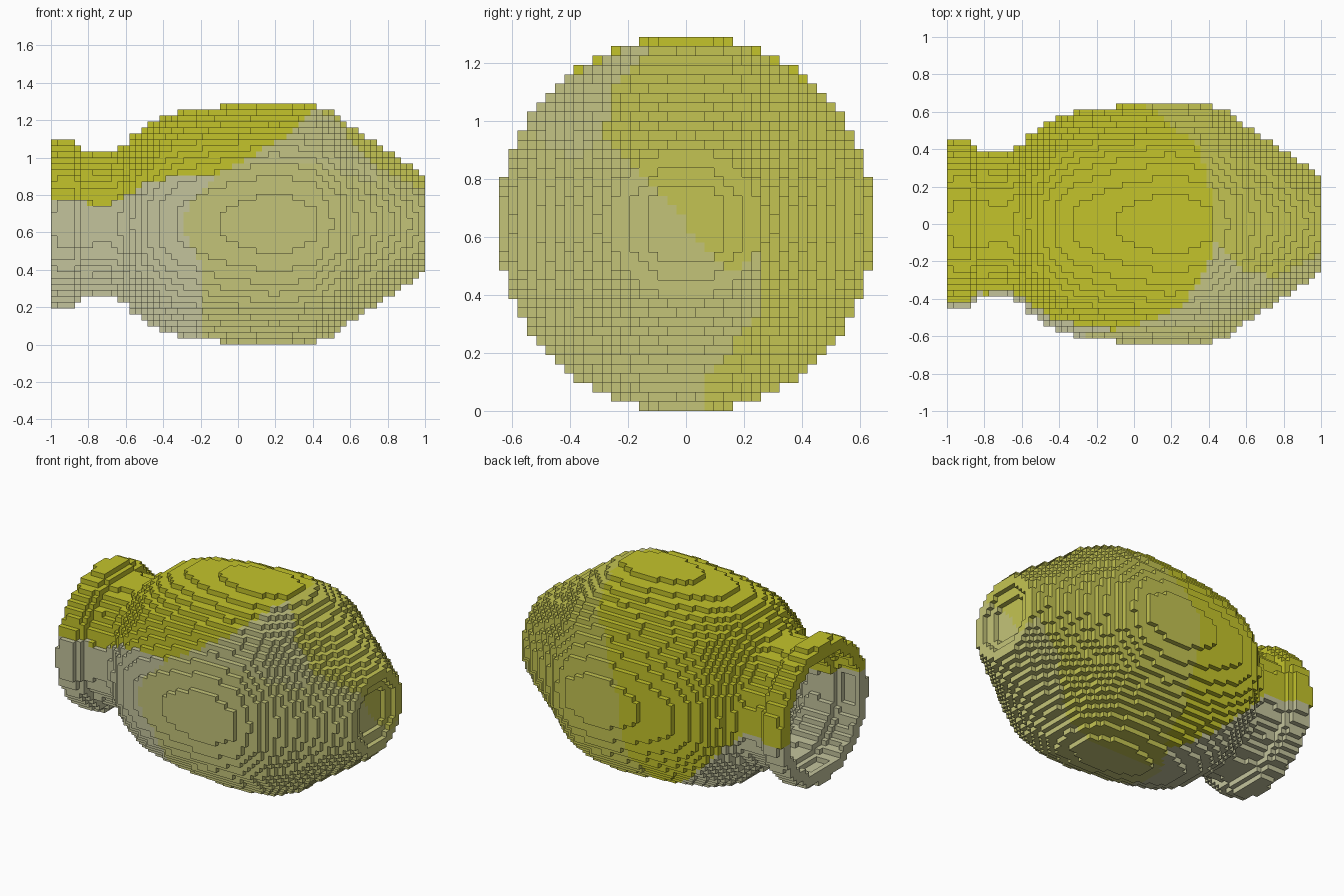
import bpy, bmesh, math

cube = bpy.data.objects.get("Cube")
if cube:
    bpy.data.objects.remove(cube)

# Voxel grid: 62 cells along the vase axis (x), 40 across
S = 2 / 62
NX, NR = 62, 40
AXIS_Z = NR * S / 2

# Outer radius along x, from mouth (-x) to foot (+x)
OUTER = [(-1.0, .43), (-.97, .45), (-.87, .45), (-.83, .39), (-.68, .385), (-.61, .42), (-.55, .485),
         (-.48, .54), (-.41, .575), (-.29, .607), (-.05, .635), (.2, .652), (.42, .633), (.53, .585),
         (.61, .52), (.68, .47), (.79, .395), (.87, .345), (.93, .30), (1.0, .25)]
# End of the left-hand colours along x, by angle from the top (positive = front)
SPLIT = [(-180, -.2), (-150, 0), (-80, .05), (-55, .2), (-40, .35), (-20, .4), (0, .43), (15, .41),
         (30, .35), (48, .2), (58, .02), (65, -.12), (75, -.22), (90, -.3), (110, -.2), (180, -.2)]
WALL = .07

COLOURS = [("bright yellow", (.55, .55, .024)), ("warm grey", (.55, .55, .335)),
           ("khaki", (.55, .55, .19)), ("olive yellow", (.55, .55, .085)),
           ("pale khaki", (.55, .55, .235))]
YELLOW, GREY, KHAKI, OLIVE, PALE = range(5)


def lerp(table, t):
    if t <= table[0][0]:
        return table[0][1]
    for (a, va), (b, vb) in zip(table, table[1:]):
        if t <= b:
            return va + (vb - va) * (t - a) / (b - a)
    return table[-1][1]


def centre(i, j, k):
    return (i + .5) * S - 1, (j + .5 - NR / 2) * S, (k + .5 - NR / 2) * S


def filled(i, j, k):
    x, y, z = centre(i, j, k)
    d = math.hypot(y, z)
    if d > lerp(OUTER, x):
        return False
    # open interior
    if x < .87 and d < lerp(OUTER, x) - WALL:
        return False
    # stepped recess under the foot
    if (i == NX - 1 and d < .2) or (i == NX - 2 and d < .145):
        return False
    return True


def colour(i, j, k):
    x, y, z = centre(i, j, k)
    a = math.degrees(math.atan2(-y, z))
    if x < lerp(SPLIT, a):
        # yellow over the top and back, grey at the front and below
        front = lerp([(-.85, 71), (-.78, 74), (-.65, 72), (-.5, 65)], x)
        back = lerp([(-.7, -100), (-.5, -120), (-.2, -150), (0, -165)], x)
        return YELLOW if back < a < front else GREY
    if math.hypot(y, z) < .24 and x > .85:
        return OLIVE if y + z * .93 > 0 else KHAKI
    front = lerp([(.45, 9), (.6, 28), (.76, 43)], x)
    back = lerp([(.5, -175), (.63, -168), (.7, -156), (.83, -131), (.95, -115)], x)
    if back < a < front:
        return OLIVE
    return PALE if 0 < a < 60 and x < .75 else KHAKI


# Corner offsets of each cell side, wound outwards
SIDES = {(1, 0, 0): [(1, 0, 0), (1, 1, 0), (1, 1, 1), (1, 0, 1)],
         (-1, 0, 0): [(0, 0, 0), (0, 0, 1), (0, 1, 1), (0, 1, 0)],
         (0, 1, 0): [(0, 1, 0), (0, 1, 1), (1, 1, 1), (1, 1, 0)],
         (0, -1, 0): [(0, 0, 0), (1, 0, 0), (1, 0, 1), (0, 0, 1)],
         (0, 0, 1): [(0, 0, 1), (1, 0, 1), (1, 1, 1), (0, 1, 1)],
         (0, 0, -1): [(0, 0, 0), (0, 1, 0), (1, 1, 0), (1, 0, 0)]}

cells = {(i, j, k) for i in range(NX) for j in range(NR) for k in range(NR) if filled(i, j, k)}

# Build only the exposed sides of the cells
bm = bmesh.new()
corners = {}


def corner(p):
    if p not in corners:
        corners[p] = bm.verts.new((p[0] * S - 1, (p[1] - NR / 2) * S, p[2] * S))
    return corners[p]


for c in sorted(cells):
    mat = colour(*c)
    for n, offsets in SIDES.items():
        if tuple(a + b for a, b in zip(c, n)) not in cells:
            face = bm.faces.new([corner(tuple(a + b for a, b in zip(c, o))) for o in offsets])
            face.material_index = mat

mesh = bpy.data.meshes.new("vase")
bm.to_mesh(mesh)
bm.free()
for name, rgb in COLOURS:
    m = bpy.data.materials.new(name)
    m.use_nodes = True
    m.diffuse_color = (*rgb, 1)
    bsdf = m.node_tree.nodes["Principled BSDF"]
    bsdf.inputs["Base Color"].default_value = (*rgb, 1)
    bsdf.inputs["Roughness"].default_value = .8
    mesh.materials.append(m)
vase = bpy.data.objects.new("vase", mesh)
bpy.context.collection.objects.link(vase)
